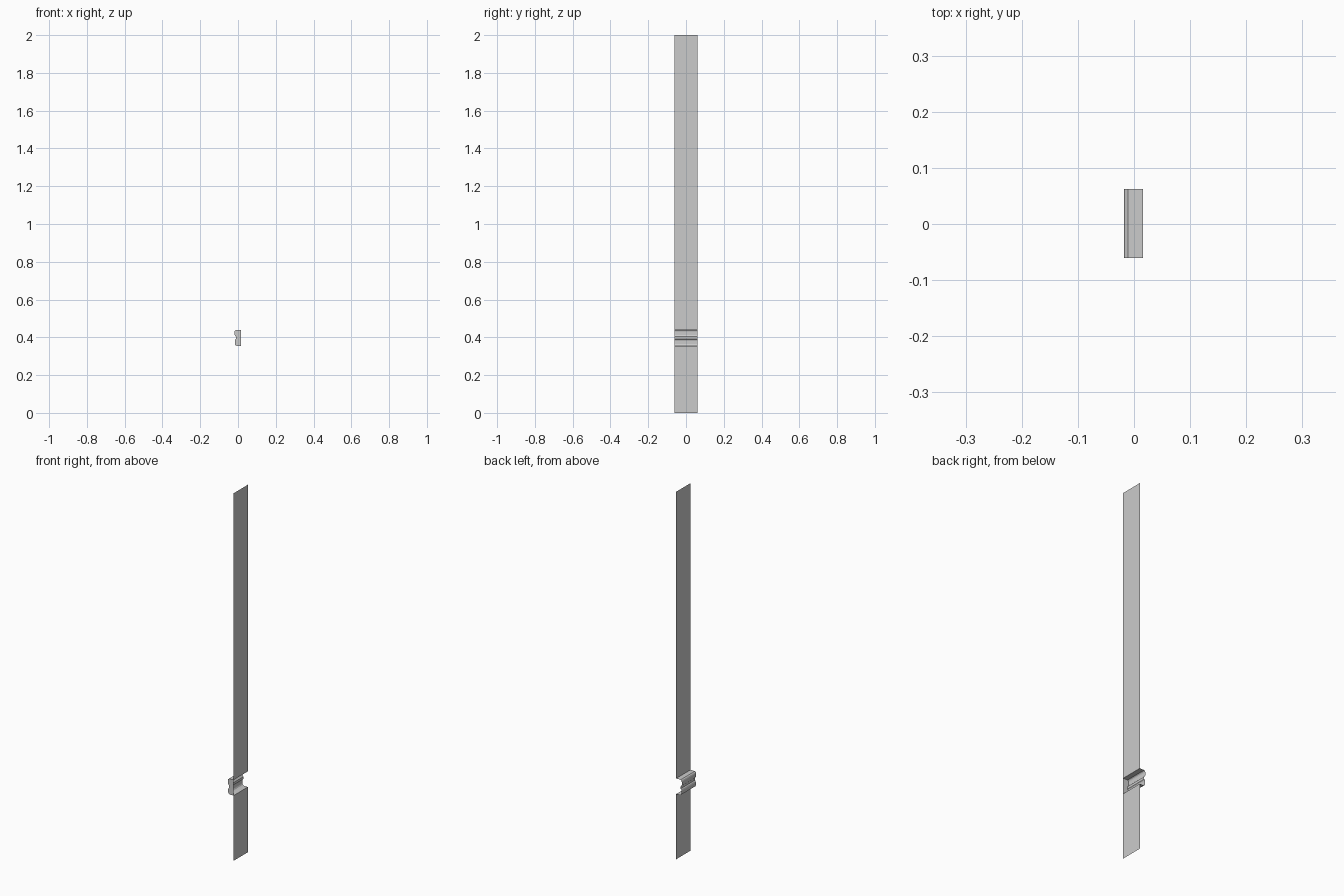
import bpy, bmesh

if "Cube" in bpy.data.objects:
    bpy.data.objects.remove(bpy.data.objects["Cube"])

Y0, Y1 = -0.061, 0.062
BACK = 0.016


def sheet(name, profile, cap=False):
    """Sweep an (x, z) profile along y as an open sheet, optionally capped at the front."""
    bm = bmesh.new()
    a = [bm.verts.new((x, Y0, z)) for x, z in profile]
    b = [bm.verts.new((x, Y1, z)) for x, z in profile]
    for i in range(len(profile) - 1):
        bm.faces.new((a[i], a[i + 1], b[i + 1], b[i]))
    if cap:
        bm.faces.new(a)
    me = bpy.data.meshes.new(name)
    bm.to_mesh(me)
    bm.free()
    ob = bpy.data.objects.new(name, me)
    bpy.context.collection.objects.link(ob)
    return ob


# thin flat panels below and above the rail
sheet("lower_panel", [(BACK, 0.0), (BACK, 0.355)])
sheet("upper_panel", [(BACK, 0.44), (BACK, 2.0)])

# moulded rail with two rounded beads and a groove, open at the back
rail = [(BACK, 0.355), (-0.008, 0.355), (-0.014, 0.359), (-0.017, 0.366),
        (-0.017, 0.380), (-0.015, 0.387), (-0.011, 0.391), (-0.011, 0.404),
        (-0.015, 0.408), (-0.018, 0.413), (-0.018, 0.430), (-0.016, 0.436),
        (-0.011, 0.440), (BACK, 0.440)]
sheet("moulded_rail", rail, cap=True)
